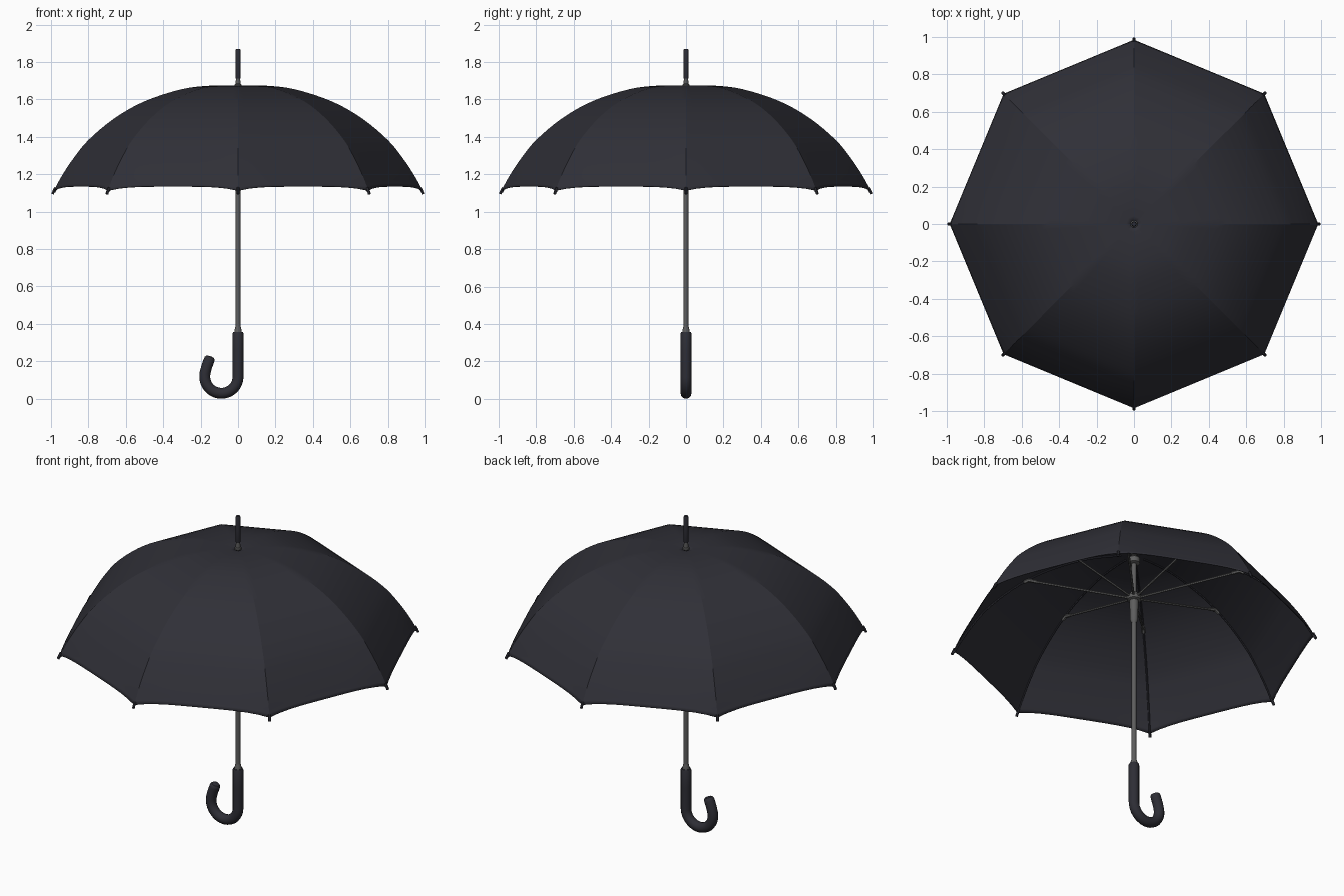
import bpy, bmesh, math
from mathutils import Vector

if "Cube" in bpy.data.objects:
    bpy.data.objects.remove(bpy.data.objects["Cube"])


def material(name, rgb):
    m = bpy.data.materials.new(name)
    m.diffuse_color = (*rgb, 1)
    m.use_nodes = True
    m.node_tree.nodes["Principled BSDF"].inputs["Base Color"].default_value = m.diffuse_color
    return m


BLACK = material("black fabric", (0.029, 0.029, 0.038))
RUBBER = material("black rubber", (0.027, 0.027, 0.036))
STEEL = material("grey steel", (0.11, 0.11, 0.11))
RIBS = 8


def finish(obj, mat, angle=35):
    obj.data.materials.clear()
    obj.data.materials.append(mat)
    bpy.ops.object.select_all(action='DESELECT')
    obj.select_set(True)
    bpy.context.view_layer.objects.active = obj
    bpy.ops.object.shade_smooth_by_angle(angle=math.radians(angle))


def tubes(name, paths, radius, mat, res=2, radii=None):
    """Round tubes along one or more paths, turned into a mesh."""
    cu = bpy.data.curves.new(name, 'CURVE')
    cu.dimensions = '3D'
    cu.bevel_depth = radius
    cu.bevel_resolution = res
    cu.use_fill_caps = True
    for path in paths:
        sp = cu.splines.new('POLY')
        sp.points.add(len(path) - 1)
        for i, p in enumerate(path):
            sp.points[i].co = (*p, 1)
            sp.points[i].radius = radii[i] if radii else 1
    obj = bpy.data.objects.new(name, cu)
    bpy.context.collection.objects.link(obj)
    bpy.ops.object.select_all(action='DESELECT')
    obj.select_set(True)
    bpy.context.view_layer.objects.active = obj
    bpy.ops.object.convert(target='MESH')
    finish(bpy.context.object, mat)


def lathe(name, profile, mat, sides=20):
    """Solid of revolution around z from (radius, height) pairs."""
    bm = bmesh.new()
    rings = [[bm.verts.new((r * math.cos(2 * math.pi * k / sides),
                            r * math.sin(2 * math.pi * k / sides), z))
              for k in range(sides)] for r, z in profile]
    for a, b in zip(rings, rings[1:]):
        for k in range(sides):
            j = (k + 1) % sides
            bm.faces.new((a[k], a[j], b[j], b[k]))
    bm.faces.new(rings[0][::-1])
    bm.faces.new(rings[-1])
    bmesh.ops.recalc_face_normals(bm, faces=bm.faces)
    me = bpy.data.meshes.new(name)
    bm.to_mesh(me)
    bm.free()
    obj = bpy.data.objects.new(name, me)
    bpy.context.collection.objects.link(obj)
    finish(obj, mat)


def smooth_path(pts, steps=4):
    """Catmull-Rom curve through the points."""
    pts = [Vector(p) for p in pts]
    ext = [2 * pts[0] - pts[1]] + pts + [2 * pts[-1] - pts[-2]]
    out = []
    for a, b, c, d in zip(ext, ext[1:], ext[2:], ext[3:]):
        for s in range(steps):
            t = s / steps
            out.append(0.5 * (2 * b + (c - a) * t + (2 * a - 5 * b + 4 * c - d) * t * t
                              + (3 * b - a - 3 * c + d) * t ** 3))
    return out + [pts[-1]]


def around(k, r, z):
    a = 2 * math.pi * k / RIBS
    return Vector((r * math.cos(a), r * math.sin(a), z))


# Canopy: eight fabric panels stretched between curved ribs
rib = smooth_path([(0.012, 1.672), (0.14, 1.674), (0.3, 1.655), (0.5, 1.59), (0.66, 1.5),
                   (0.8, 1.383), (0.88, 1.285), (0.94, 1.195), (0.985, 1.113)])
ACROSS = 12
bm = bmesh.new()
rows = []
for i, (r, z) in enumerate(rib):
    u = i / (len(rib) - 1)
    row = []
    for k in range(RIBS):
        for j in range(ACROSS):
            v = j / ACROSS
            p = around(k, r, z).lerp(around(k + 1, r, z), v)
            p.z += 0.022 * (1 - abs(2 * v - 1) ** 4) * u ** 8   # arched hem
            row.append(bm.verts.new(p))
    rows.append(row)
n = RIBS * ACROSS
for a, b in zip(rows, rows[1:]):
    for k in range(n):
        bm.faces.new((a[k], b[k], b[(k + 1) % n], a[(k + 1) % n]))
me = bpy.data.meshes.new("canopy")
bm.to_mesh(me)
bm.free()
canopy = bpy.data.objects.new("canopy", me)
bpy.context.collection.objects.link(canopy)
finish(canopy, BLACK, 16)
thick = canopy.modifiers.new("cloth thickness", 'SOLIDIFY')
thick.thickness = 0.003
thick.offset = -1

# Frame: ribs under the fabric, their tips, and the stretchers
tubes("ribs", [[around(k, r - 0.004, z - 0.009) for r, z in rib[2:]] for k in range(RIBS)],
      0.005, RUBBER, 1)
tubes("rib_tips", [[around(k, 0.976, 1.128), around(k, 0.986, 1.108), around(k, 0.992, 1.094)]
                   for k in range(RIBS)], 0.008, RUBBER, 1)
tubes("stretchers", [[around(k, 0.025, 1.4), around(k, 0.57, 1.535)] for k in range(RIBS)],
      0.0065, STEEL, 1)
tubes("stretcher_joints", [[around(k, 0.53, 1.526), around(k, 0.575, 1.538),
                            around(k, 0.60, 1.525)] for k in range(RIBS)], 0.01, STEEL, 1)

# Shaft, sliding runner and top hub
lathe("shaft", [(0.013, 0.34), (0.013, 1.70)], STEEL)
lathe("runner", [(0.014, 1.24), (0.021, 1.26), (0.024, 1.36), (0.024, 1.38),
                 (0.038, 1.385), (0.038, 1.41), (0.02, 1.415), (0.02, 1.43)], STEEL)
lathe("top_hub", [(0.018, 1.61), (0.032, 1.615), (0.032, 1.645), (0.02, 1.655)], STEEL)

# Ferrule on top
lathe("ferrule_collar", [(0.02, 1.665), (0.018, 1.68), (0.012, 1.685), (0.012, 1.715)], STEEL)
lathe("ferrule", [(0.011, 1.71), (0.013, 1.715), (0.0135, 1.86), (0.011, 1.87)], RUBBER)

# Hooked handle
R = 0.089
path = [(0, 0, 0.357), (0, 0, 0.35), (0, 0, 0.25)]
for s in range(25):
    a = math.radians(200 * s / 24)
    lift = 1.0 if a < math.pi / 2 else 1.12
    path.append((-R + R * math.cos(a), 0, 0.118 - R * math.sin(a) * (1.0 if a < math.pi else lift)))
path += [(-0.168, 0, 0.17), (-0.160, 0, 0.192), (-0.155, 0, 0.205),
         (-0.151, 0, 0.216), (-0.148, 0, 0.224), (-0.147, 0, 0.227)]
radii = [0.88, 1] + [1] * (len(path) - 6) + [1, 0.96, 0.72, 0.2]
tubes("handle", [path], 0.029, RUBBER, 4, radii)
lathe("handle_collar", [(0.02, 0.35), (0.02, 0.362), (0.014, 0.385)], STEEL)
